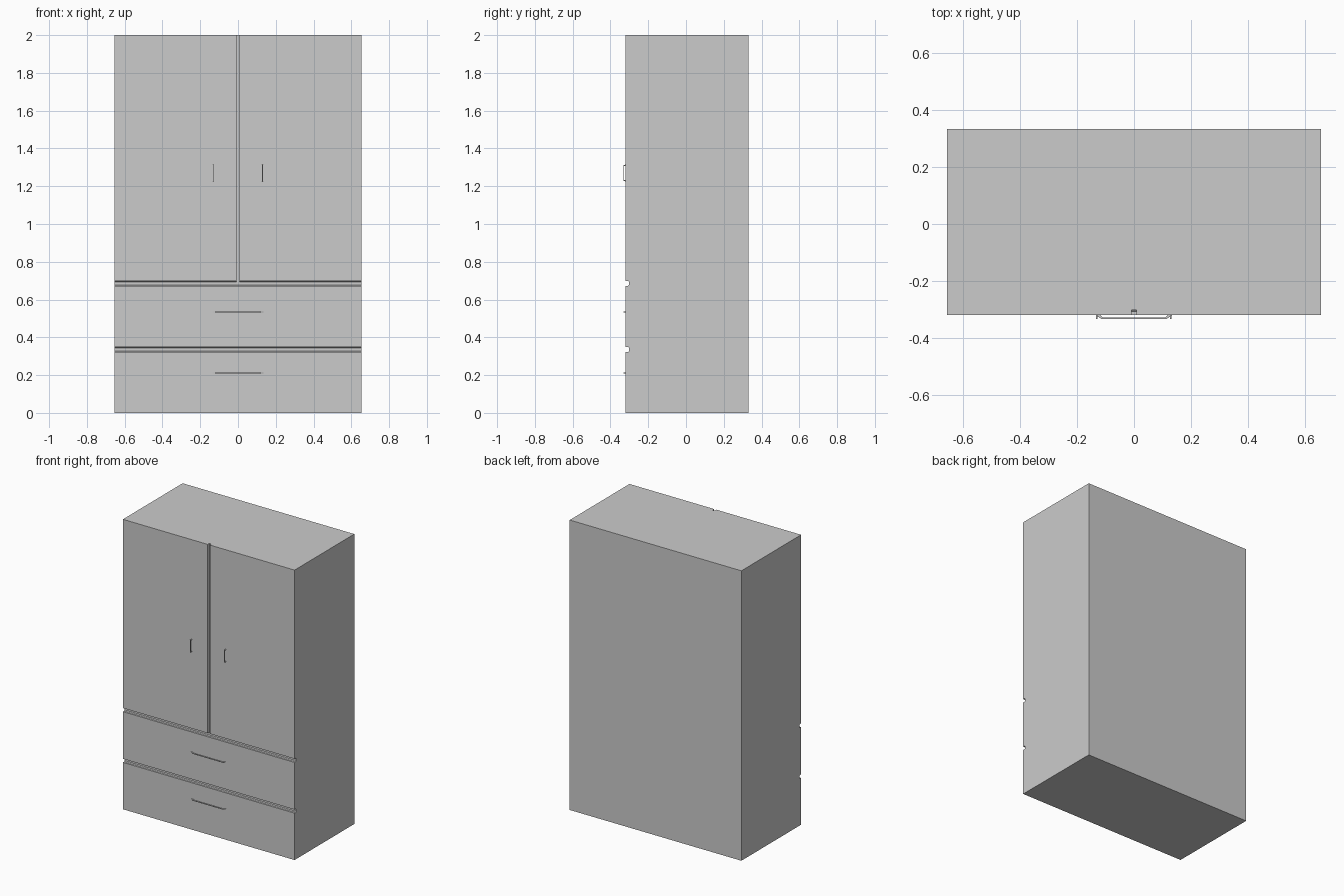
import bpy, bmesh
from mathutils import Vector

if "Cube" in bpy.data.objects:
    bpy.data.objects.remove(bpy.data.objects["Cube"])

W, FRONT, BACK = 0.655, -0.319, 0.332


def prism(name, points, offset):
    """Extrude a closed outline of 3D points along an offset."""
    bm = bmesh.new()
    face = bm.faces.new([bm.verts.new(p) for p in points])
    new = bmesh.ops.extrude_face_region(bm, geom=[face])["geom"]
    bmesh.ops.translate(bm, vec=offset, verts=[v for v in new if isinstance(v, bmesh.types.BMVert)])
    bmesh.ops.recalc_face_normals(bm, faces=bm.faces)
    mesh = bpy.data.meshes.new(name)
    bm.to_mesh(mesh)
    bm.free()
    obj = bpy.data.objects.new(name, mesh)
    bpy.context.collection.objects.link(obj)
    return obj


# Wardrobe body: side profile with two chamfered drawer grooves
side = [(BACK, 0), (FRONT, 0)]
for z0, z1 in ((0.323, 0.348), (0.673, 0.698)):
    side += [(FRONT, z0), (-0.306, z0), (-0.301, z0 + 0.005),
             (-0.301, z1 - 0.005), (-0.306, z1), (FRONT, z1)]
side += [(FRONT, 2), (BACK, 2)]
body = prism("wardrobe_body", [(-W, y, z) for y, z in side], (2 * W, 0, 0))

# Slot between the two doors
slot = prism("door_gap_cutter",
             [(-0.008, -0.4, 0.685), (0.008, -0.4, 0.685), (0.008, -0.301, 0.685), (-0.008, -0.301, 0.685)],
             (0, 0, 1.4))
slot.hide_render = True
slot.hide_viewport = True
cut = body.modifiers.new("door_gap", 'BOOLEAN')
cut.operation = 'DIFFERENCE'
cut.solver = 'EXACT'
cut.object = slot


def handle(name, center, half, slant, upright):
    """Thin bracket-shaped pull: a bar on two feet."""
    t = 0.005
    root, tip = FRONT + 0.002, -0.332
    outline = [(-half, root), (-half + slant, tip), (half - slant, tip), (half, root),
               (half - t - slant * 0.6, root), (half - t - slant, tip + t),
               (-half + t + slant, tip + t), (-half + t + slant * 0.6, root)]
    cx, cz = center
    if upright:
        pts = [(cx - t / 2, y, cz + u) for u, y in outline]
        prism(name, pts, Vector((t, 0, 0)))
    else:
        pts = [(cx + u, y, cz - t / 2) for u, y in outline]
        prism(name, pts, Vector((0, 0, t)))


# Door pulls and drawer pulls
handle("left_door_handle", (-0.131, 1.27), 0.044, 0.001, True)
handle("right_door_handle", (0.129, 1.27), 0.044, 0.001, True)
handle("upper_drawer_handle", (0, 0.534), 0.137, 0.022, False)
handle("lower_drawer_handle", (0, 0.211), 0.137, 0.022, False)
